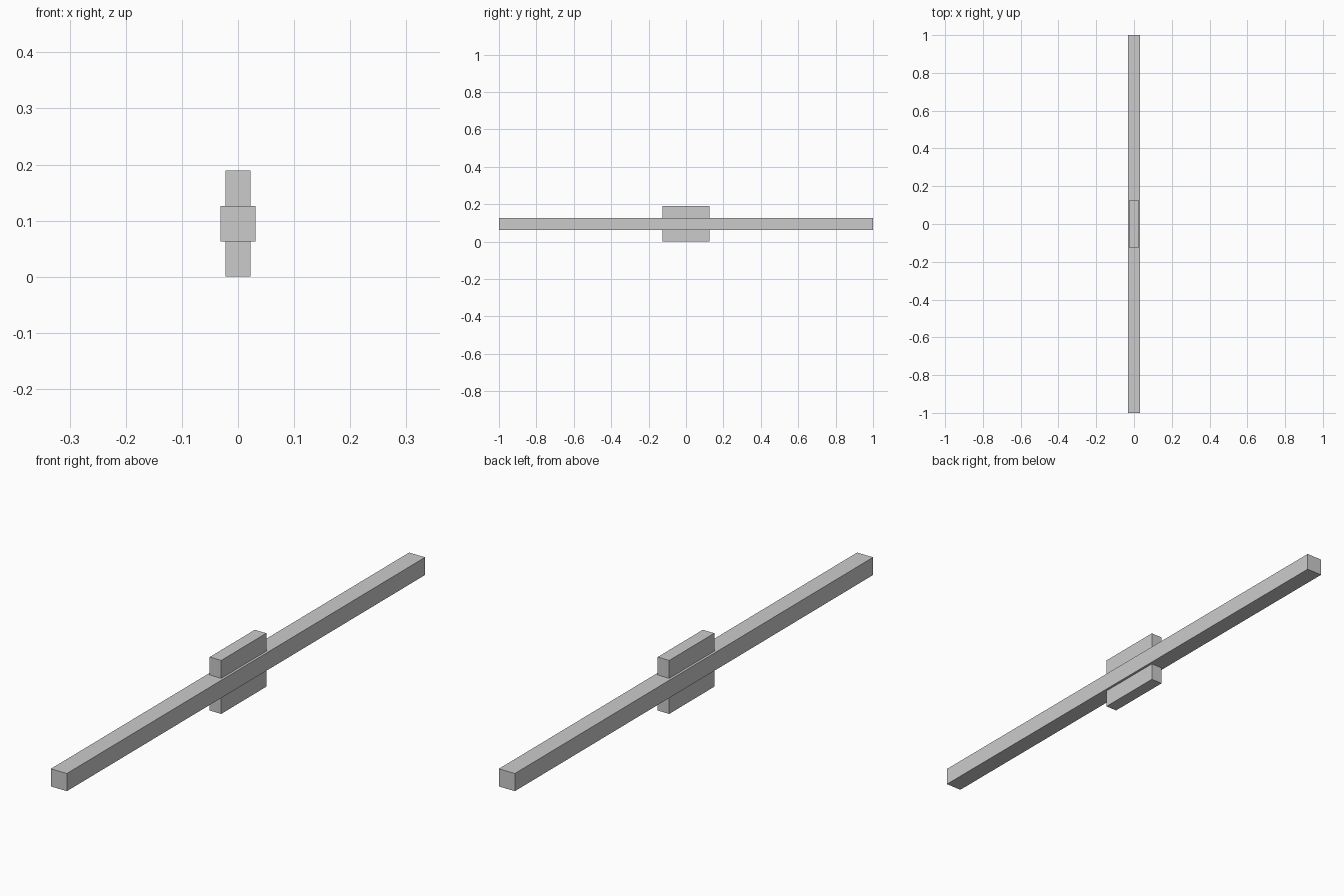
import bpy

if "Cube" in bpy.data.objects:
    bpy.data.objects.remove(bpy.data.objects["Cube"])


def box(name, size, z):
    bpy.ops.mesh.primitive_cube_add(size=1, location=(0, 0, z))
    obj = bpy.context.object
    obj.name = name
    obj.scale = size
    bpy.ops.object.transform_apply(location=False, rotation=False, scale=True)
    return obj


MID_Z = 0.0945

# Long horizontal bar
box("long_bar", (0.0625, 2.0, 0.0625), MID_Z)

# Narrower, taller block through the middle of the bar
box("center_block", (0.045, 0.252, 0.189), MID_Z)
